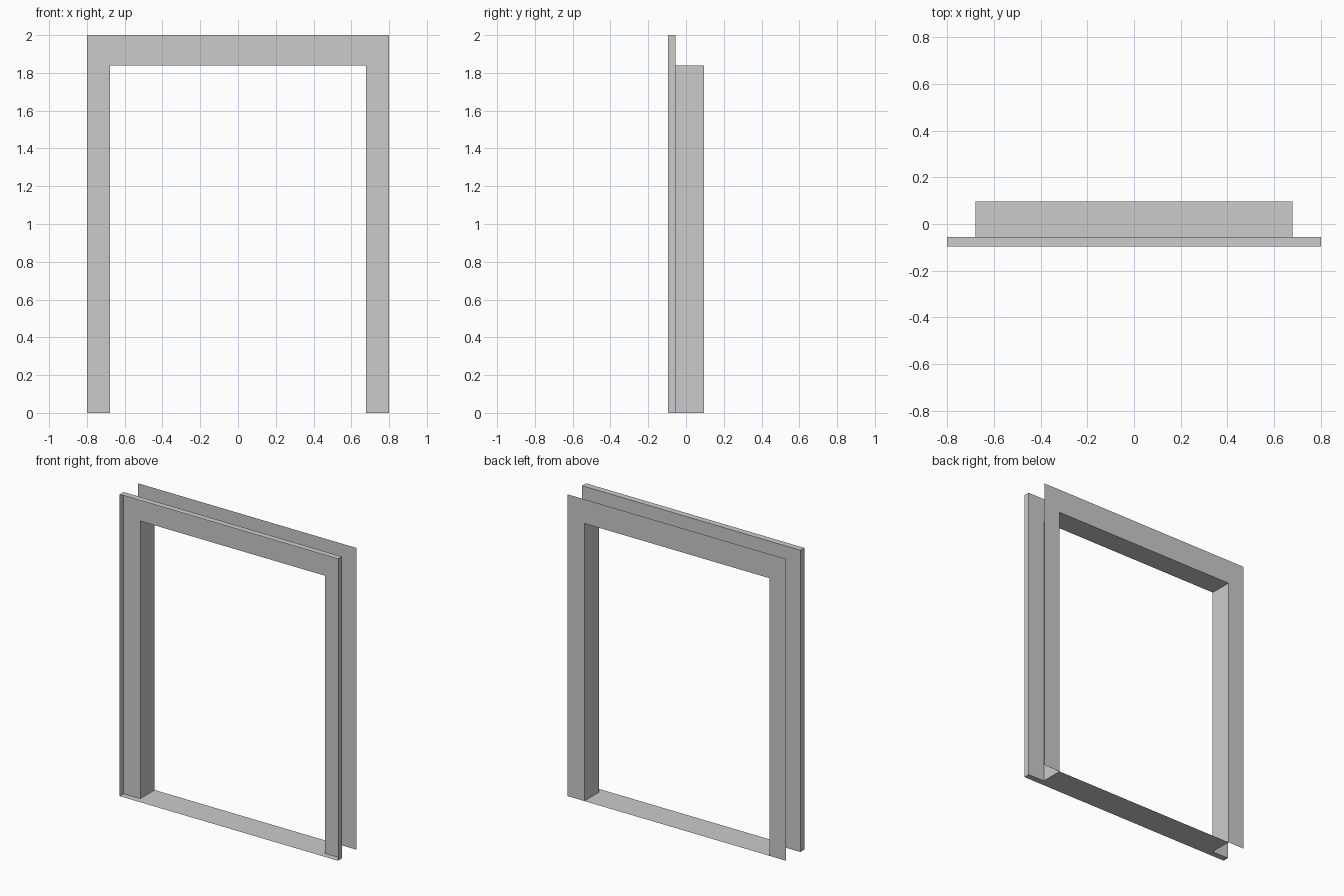
import bpy

if "Cube" in bpy.data.objects:
    bpy.data.objects.remove(bpy.data.objects["Cube"])

W, H = 0.8, 2.0            # outer half width and height
OW, OH = 0.678, 1.84       # opening half width and height
FRONT, PANEL, BACK = -0.096, -0.055, 0.096


def add_mesh(name, verts, faces):
    mesh = bpy.data.meshes.new(name)
    mesh.from_pydata(verts, [], faces)
    obj = bpy.data.objects.new(name, mesh)
    bpy.context.collection.objects.link(obj)
    return obj


def rect(w, h, y):
    return [(-w, y, 0), (w, y, 0), (w, y, h), (-w, y, h)]


def sleeve(name, w, h, y0, y1, inward):
    """Open-ended rectangular tube running from y0 to y1."""
    faces = []
    for i in range(4):
        j = (i + 1) % 4
        f = (i, i + 4, j + 4, j)
        faces.append(f if inward else f[::-1])
    return add_mesh(name, rect(w, h, y0) + rect(w, h, y1), faces)


def arch(name, y, facing_back):
    """Flat door-shaped surround: two legs and a header."""
    verts = rect(W, H, y) + rect(OW, OH, y)
    faces = [(0, 4, 7, 3), (5, 1, 2, 6), (7, 6, 2, 3)]
    if facing_back:
        faces = [f[::-1] for f in faces]
    return add_mesh(name, verts, faces)


# Flat surrounds at the front and the back of the wall
arch("front_surround", PANEL, False)
arch("back_surround", BACK, True)

# Rim that stands forward around the front surround, open at the front
sleeve("outer_rim", W, H, FRONT, PANEL, False)

# Jambs, header and sill lining the opening
sleeve("opening_lining", OW, OH, PANEL, BACK, True)
